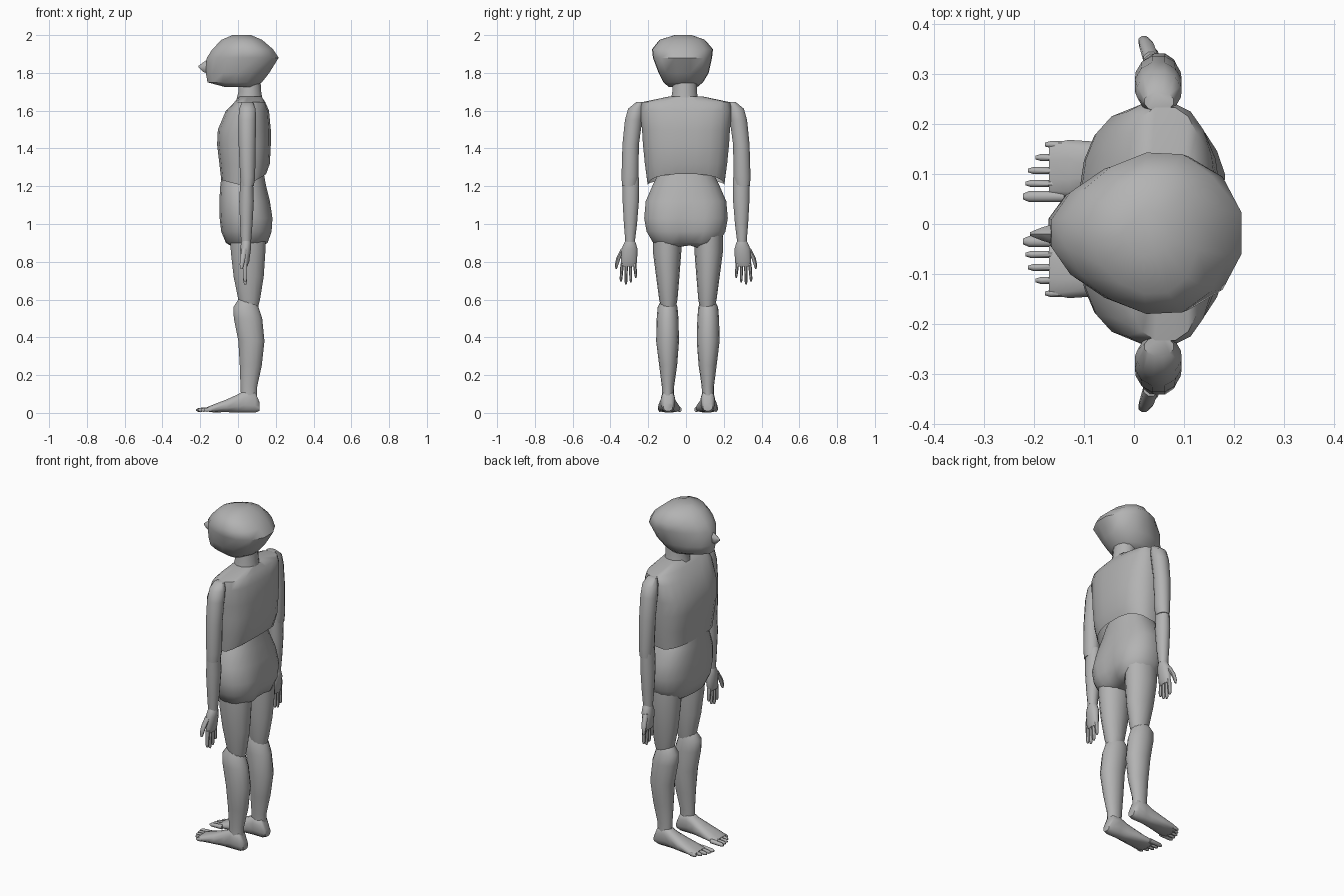
import bpy
import bmesh
import math

default_cube = bpy.data.objects.get("Cube")
if default_cube:
    bpy.data.objects.remove(default_cube, do_unlink=True)

# One plain grey for the whole figure
grey = bpy.data.materials.new("plain_grey")
grey.use_nodes = True
grey_colour = (.45, .45, .45, 1)
grey.diffuse_color = grey_colour
grey.node_tree.nodes["Principled BSDF"].inputs["Base Color"].default_value = grey_colour


def signed_power(value, exponent):
    return math.copysign(abs(value) ** exponent, value)


def loft(name, rings, sides=16, square=1.0, taper=0.0, along_x=False,
         side=1, shift=0.0, open_start=False, adjust=None):
    """Skin rings given as (position, low a, high a, low b, high b).

    Rings stack along z with a = x and b = y, or along x with a = y and b = z.
    """
    bm = bmesh.new()
    loops = []
    for index, (position, a_low, a_high, b_low, b_high) in enumerate(rings):
        loop = []
        for step in range(sides):
            angle = math.tau * (step + .5) / sides
            ca = signed_power(math.cos(angle), square)
            sb = signed_power(math.sin(angle), square) * (1 + taper * ca)
            a = (a_low + a_high) / 2 + ca * (a_high - a_low) / 2
            b = (b_low + b_high) / 2 + sb * (b_high - b_low) / 2
            point = (position, a, b) if along_x else (a, b, position)
            if adjust:
                point = adjust(index, angle, *point)
            x, y, z = point
            loop.append(bm.verts.new((x, side * y + shift, z)))
        loops.append(loop)
    for lower, upper in zip(loops, loops[1:]):
        for i in range(sides):
            j = (i + 1) % sides
            bm.faces.new((lower[i], lower[j], upper[j], upper[i]))
    if not open_start:
        bm.faces.new(loops[0][::-1])
    bm.faces.new(loops[-1])
    bmesh.ops.recalc_face_normals(bm, faces=bm.faces)
    mesh = bpy.data.meshes.new(name)
    bm.to_mesh(mesh)
    bm.free()
    mesh.materials.append(grey)
    obj = bpy.data.objects.new(name, mesh)
    bpy.context.collection.objects.link(obj)
    bpy.ops.object.select_all(action='DESELECT')
    obj.select_set(True)
    bpy.context.view_layer.objects.active = obj
    bpy.ops.object.shade_smooth_by_angle(angle=math.radians(50))
    return obj


# Head: an egg that narrows towards the face
loft("head", [
    (1.725, -.07, .08, -.09, .06),
    (1.75, -.165, .13, -.12, .09),
    (1.80, -.175, .17, -.145, .12),
    (1.88, -.17, .22, -.175, .138),
    (1.925, -.14, .19, -.18, .143),
    (1.975, -.09, .13, -.14, .1),
    (2.0, -.03, .07, -.06, .03),
], sides=14, taper=.2)

# Nose: small wedge growing out of the face
loft("nose", [
    (-.208, -.024, -.016, 1.828, 1.838),
    (-.185, -.035, -.005, 1.805, 1.855),
    (-.14, -.05, .01, 1.79, 1.885),
], sides=6, along_x=True)

loft("neck", [
    (1.64, -.015, .135, -.085, .07),
    (1.70, 0, .125, -.075, .06),
    (1.78, 0, .12, -.07, .06),
], sides=12)


# Chest: a shell whose hem dips at the sides and arches at the back
def hem(index, angle, x, y, z):
    if index == 0:
        z += .06 * max(0, math.cos(angle)) + .03 * max(0, -math.cos(angle))
    return x, y, z


loft("chest", [
    (1.205, -.09, .15, -.205, .205),
    (1.32, -.1, .17, -.22, .22),
    (1.42, -.112, .175, -.23, .23),
    (1.5, -.108, .175, -.235, .235),
    (1.6, -.065, .165, -.245, .245),
    (1.645, -.02, .145, -.235, .235),
    (1.675, .005, .125, -.09, .09),
], sides=20, square=.75, open_start=True, adjust=hem)


# Pelvis: rounded form with a crease between the buttocks
def crease(index, angle, x, y, z):
    if math.cos(angle) > 0 and index < 4:
        x -= .035 * math.exp(-(y / .04) ** 2)
    if index == 0:
        z += .02 * math.exp(-(y / .05) ** 2)
    return x, y, z


loft("pelvis", [
    (.87, -.03, .12, -.12, .12),
    (.90, -.065, .165, -.175, .175),
    (.96, -.09, .187, -.21, .21),
    (1.03, -.098, .192, -.223, .223),
    (1.12, -.1, .17, -.215, .215),
    (1.2, -.095, .15, -.18, .18),
    (1.28, -.085, .135, -.14, .14),
], sides=24, square=.85, adjust=crease)

# Limbs, built once for each side
for prefix, side in (("left", 1), ("right", -1)):

    def limb(part, rings, **options):
        loft(prefix + "_" + part, rings, side=side, **options)

    limb("upper_arm", [
        (1.2, .015, .085, .26, .34),
        (1.25, .01, .092, .25, .343),
        (1.42, .002, .095, .248, .338),
        (1.55, 0, .097, .23, .325),
        (1.61, .005, .095, .22, .308),
        (1.645, .02, .08, .225, .265),
    ], sides=12)
    limb("forearm", [
        (.905, .015, .07, .27, .322),
        (1.0, .01, .078, .258, .33),
        (1.12, .005, .085, .248, .337),
        (1.245, .012, .08, .246, .337),
    ], sides=12)

    # Hand: flat palm, four fingers, thumb on the outer side
    limb("palm", [
        (.775, .02, .05, .268, .342),
        (.80, .015, .06, .257, .346),
        (.87, .01, .07, .256, .342),
        (.9, .016, .07, .265, .328),
        (.92, .02, .065, .275, .318),
    ], sides=12)
    for number, tip in enumerate((.715, .69, .68, .695)):
        y = .272 + .022 * number
        lean = (number - 1.5) * .004
        limb("finger_" + str(number + 1), [
            (tip, .032, .044, y + lean - .004, y + lean + .004),
            (tip + .015, .027, .048, y + lean - .008, y + lean + .008),
            (.79, .024, .05, y - .01, y + .01),
        ], sides=8)
    limb("thumb", [
        (.762, .012, .026, .365, .374),
        (.785, .008, .032, .357, .377),
        (.82, .01, .04, .345, .37),
        (.87, .018, .05, .315, .345),
    ], sides=8)

    # Legs stand slightly off the middle
    stance = {"shift": .01}
    limb("thigh", [
        (.53, .02, .1, .07, .135),
        (.6, 0, .118, .055, .152),
        (.72, -.025, .138, .045, .168),
        (.85, -.04, .147, .035, .185),
        (.94, -.045, .15, .035, .185),
    ], sides=14, **stance)
    limb("shin", [
        (.08, .015, .1, .075, .138),
        (.14, .012, .103, .073, .138),
        (.25, .008, .127, .057, .152),
        (.38, 0, .142, .047, .168),
        (.5, -.024, .13, .05, .165),
        (.56, -.026, .11, .055, .16),
        (.6, 0, .09, .07, .14),
    ], sides=14, **stance)
    limb("foot", [
        (-.17, .045, .152, .008, .028),
        (-.13, .04, .16, .002, .045),
        (-.06, .052, .155, .003, .072),
        (.0, .065, .145, 0, .1),
        (.04, .068, .143, 0, .125),
        (.09, .068, .142, 0, .115),
        (.115, .08, .13, .01, .055),
    ], sides=12, square=.8, along_x=True, **stance)
    inner_y = .045
    for number, tip in enumerate((-.222, -.217, -.212, -.197, -.178)):
        y = inner_y + .026 * number
        width = .012 if number == 0 else .008
        limb("toe_" + str(number + 1), [
            (tip, y - width * .5, y + width * .5, .01, .02),
            (tip + .012, y - width, y + width, .005, .027),
            (-.14, y - width, y + width, .006, .032),
        ], sides=8, along_x=True, **stance)
